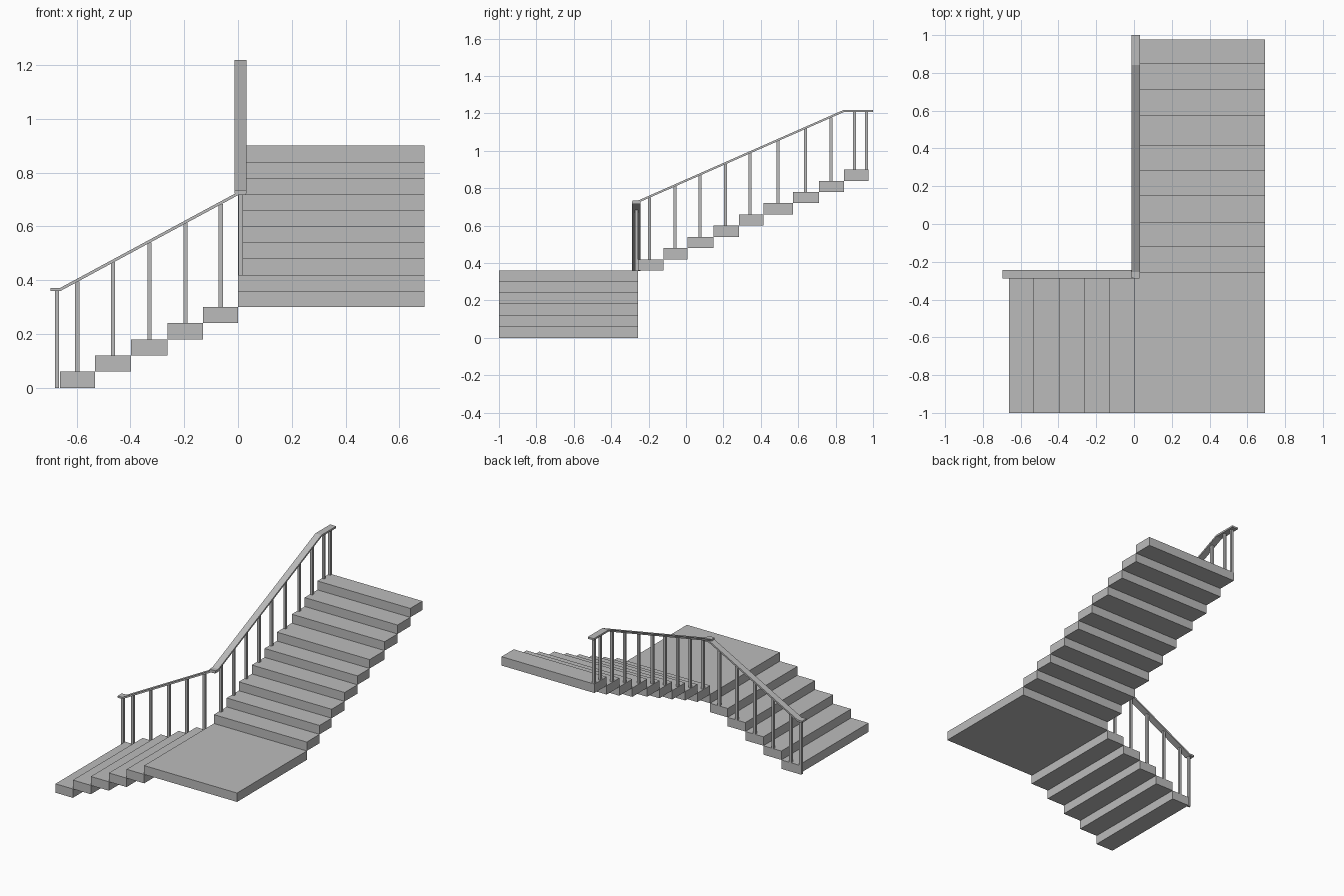
import bpy
import bmesh

cube = bpy.data.objects.get("Cube")
if cube:
    bpy.data.objects.remove(cube, do_unlink=True)

grey = bpy.data.materials.new("plain grey")
grey.use_nodes = True
colour = (0.5, 0.5, 0.5, 1)
grey.diffuse_color = colour
grey.node_tree.nodes["Principled BSDF"].inputs["Base Color"].default_value = colour

RISE = 0.06
POST = 0.016
RAIL_W = 0.045
RAIL_T = 0.012


def finish(name, bm):
    bmesh.ops.recalc_face_normals(bm, faces=bm.faces)
    mesh = bpy.data.meshes.new(name)
    bm.to_mesh(mesh)
    bm.free()
    mesh.materials.append(grey)
    obj = bpy.data.objects.new(name, mesh)
    bpy.context.collection.objects.link(obj)
    return obj


def box(name, xs, ys, zs):
    bm = bmesh.new()
    bmesh.ops.create_cube(bm, size=1)
    for v in bm.verts:
        v.co = [(a + b) / 2 + c * (b - a) for c, (a, b) in zip(v.co, (xs, ys, zs))]
    return finish(name, bm)


def height_at(path, t):
    """Height of the rail top at distance t along its path."""
    for (a, za), (b, zb) in zip(path, path[1:]):
        if a <= t <= b:
            return za + (zb - za) * (t - a) / (b - a)


def rail(name, path, place):
    """Flat handrail: a side outline extruded across its width."""
    outline = path + [(t, z - RAIL_T) for t, z in reversed(path)]
    bm = bmesh.new()
    face = bm.faces.new([bm.verts.new(place(t, -RAIL_W / 2, z)) for t, z in outline])
    ext = bmesh.ops.extrude_face_region(bm, geom=[face])
    shift = place(0, RAIL_W, 0) - place(0, 0, 0)
    verts = [g for g in ext["geom"] if isinstance(g, bmesh.types.BMVert)]
    bmesh.ops.translate(bm, verts=verts, vec=shift)
    return finish(name, bm)


from mathutils import Vector

LOW_Y = -0.265    # centre line of the lower handrail
UP_X = 0.01       # centre line of the upper handrail
BACK = -0.257     # back edge of the lower flight and landing
RIGHT_END = 0.693

# Lower flight, climbing towards +x
low_edges = [-0.662, -0.532, -0.398, -0.263, -0.131, 0.0]
for i, (a, b) in enumerate(zip(low_edges, low_edges[1:])):
    box(f"lower_step_{i + 1}", (a, b), (-1, BACK), (i * RISE, (i + 1) * RISE))

# Landing
box("landing", (0, RIGHT_END), (-1, BACK), (5 * RISE, 6 * RISE))

# Upper flight, climbing towards +y
up_edges = [BACK, -0.121, 0.008, 0.147, 0.283, 0.414, 0.573, 0.71, 0.846, 0.976]
for i, (a, b) in enumerate(zip(up_edges, up_edges[1:])):
    box(f"upper_step_{i + 1}", (0, RIGHT_END), (a, b), ((i + 6) * RISE, (i + 7) * RISE))

# Handrails
low_path = [(-0.697, 0.371), (-0.662, 0.371), (0.0, 0.728), (0.03, 0.728)]
up_path = [(-0.287, 0.735), (-0.255, 0.735), (0.843, 1.219), (1.0, 1.219)]
rail("lower_handrail", low_path, lambda t, w, z: Vector((t, LOW_Y + w, z)))
rail("upper_handrail", up_path, lambda t, w, z: Vector((UP_X - w, t, z)))


def span(c):
    return (c - POST / 2, c + POST / 2)


# Lower balusters, the first standing on the floor
low_posts = [-0.673, -0.598, -0.465, -0.329, -0.195, -0.064]
for i, x in enumerate(low_posts):
    top = height_at(low_path, x) - RAIL_T * 0.8
    box(f"lower_baluster_{i + 1}", span(x), span(LOW_Y), (i * RISE, top))

# Upper balusters, the last two sharing the top step
up_posts = [-0.195, -0.06, 0.075, 0.21, 0.342, 0.491, 0.639, 0.775, 0.901, 0.966]
for i, y in enumerate(up_posts):
    base = (min(i, 8) + 7) * RISE
    top = height_at(up_path, y) - RAIL_T * 0.8
    box(f"upper_baluster_{i + 1}", span(UP_X), span(y), (base, top))
